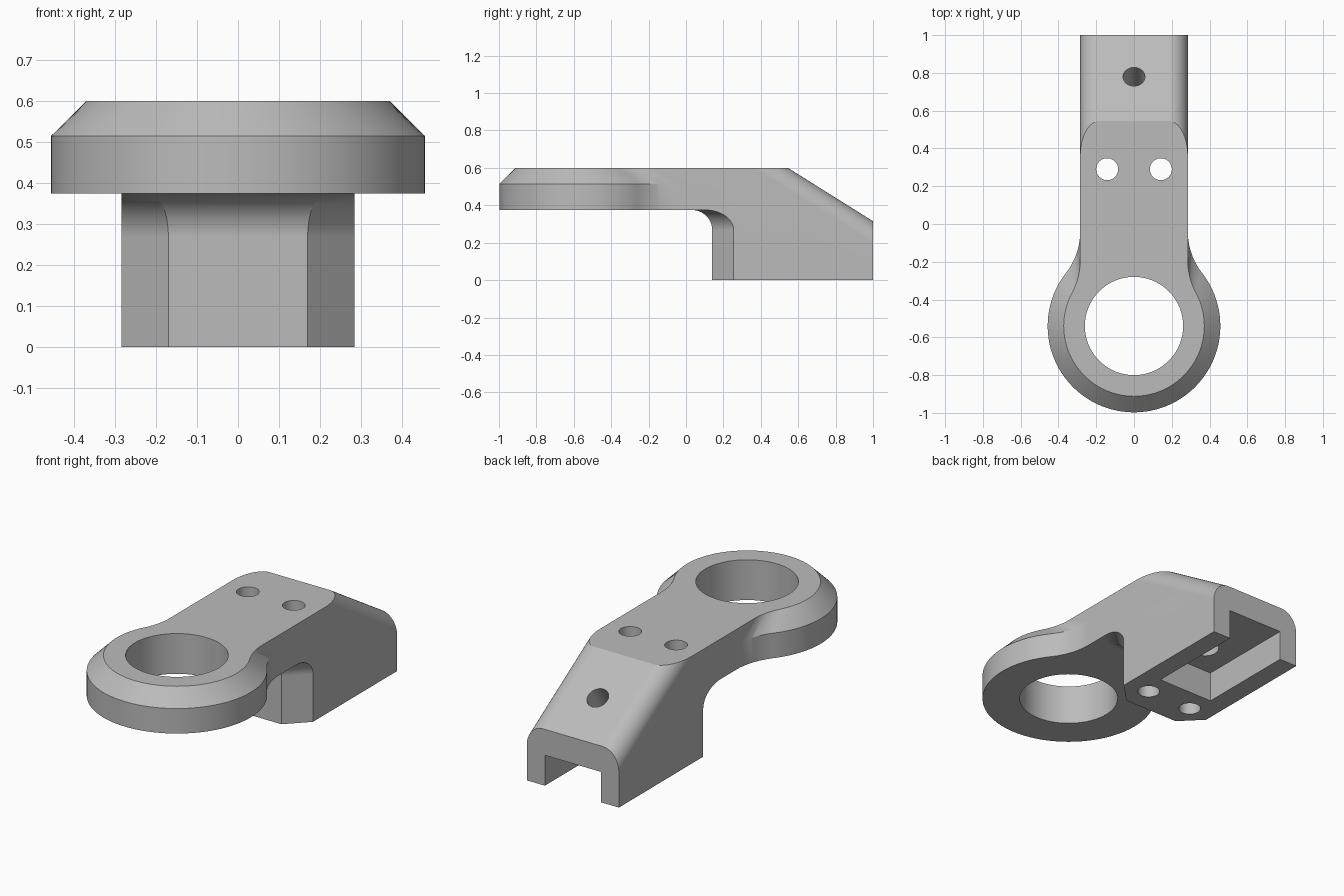
import bpy, bmesh
from math import sin, cos, pi, atan2, sqrt
from mathutils import Vector, Matrix

if "Cube" in bpy.data.objects:
    bpy.data.objects.remove(bpy.data.objects["Cube"], do_unlink=True)

HALF = 0.285            # half width of the arm
RING_Y, RING_R, HOLE_R = -0.54, 0.457, 0.26
UNDER, TOP, CHAMFER = 0.375, 0.6, 0.085
BLEND = 0.355           # plan radius where the arm meets the ring

metal = bpy.data.materials.new("plain grey metal")
metal.use_nodes = True
grey = (0.5, 0.5, 0.5, 1)
metal.diffuse_color = grey
metal.node_tree.nodes["Principled BSDF"].inputs["Base Color"].default_value = grey


def loft(name, sections):
    """Closed solid through matching rings of points."""
    bm = bmesh.new()
    rings = [[bm.verts.new(p) for p in s] for s in sections]
    n = len(rings[0])
    for a, b in zip(rings, rings[1:]):
        for i in range(n):
            j = (i + 1) % n
            bm.faces.new((a[i], a[j], b[j], b[i]))
    bm.faces.new(rings[0])
    bm.faces.new(rings[-1])
    bmesh.ops.recalc_face_normals(bm, faces=bm.faces)
    mesh = bpy.data.meshes.new(name)
    bm.to_mesh(mesh)
    bm.free()
    ob = bpy.data.objects.new(name, mesh)
    bpy.context.collection.objects.link(ob)
    mesh.materials.append(metal)
    return ob


def arc(cx, cy, r, a, b, n):
    return [(cx + r * cos(a + (b - a) * i / n), cy + r * sin(a + (b - a) * i / n))
            for i in range(n + 1)]


def mirrored(half):
    """Add the -x half of an outline, sharing points on the centre line."""
    return half + [(-x, y) for x, y in reversed(half) if abs(x) > 1e-6]


def level(outline, z):
    return [(x, y, z) for x, y in outline]


def combine(ob, tool, operation):
    mod = ob.modifiers.new("combine", 'BOOLEAN')
    mod.operation, mod.object, mod.solver = operation, tool, 'EXACT'
    bpy.context.view_layer.objects.active = ob
    bpy.ops.object.modifier_apply(modifier=mod.name)
    bpy.data.objects.remove(tool, do_unlink=True)


def drill(ob, radius, matrix, low, high):
    circle = arc(0, 0, radius, 0, 2 * pi, 96)[:-1]
    tool = loft("drill", [[matrix @ Vector(p) for p in level(circle, z)]
                          for z in (low, high)])
    combine(ob, tool, 'DIFFERENCE')


# Arm and ring outline, with a concave blend between them
def arm_outline(radius):
    cx = HALF + BLEND
    rise = sqrt((radius + BLEND) ** 2 - cx ** 2)
    turn = atan2(rise, cx)
    blend = arc(cx, RING_Y + rise, BLEND, pi, pi + turn, 20)
    ring = arc(0, RING_Y, radius, turn, -pi / 2, 48)
    return mirrored([(HALF, 1)] + blend + ring[1:-1] + [(0, RING_Y - radius)])


bracket = loft("clamp_bracket", [
    level(arm_outline(RING_R), UNDER),
    level(arm_outline(RING_R), TOP - CHAMFER),
    level(arm_outline(RING_R - CHAMFER), TOP)])


# Foot with cut front corners, flaring into the underside of the arm
def foot_outline(grow):
    return mirrored([(HALF, 1), (HALF, 0.255 - grow * sqrt(2)),
                     (0.17 + grow * (sqrt(2) - 1), 0.14 - grow)])


flare = 0.108
steps = [i * pi / 32 for i in range(17)]
foot = loft("foot", [level(foot_outline(0), 0)] + [
    level(foot_outline(flare * (1 - cos(a))), UNDER - flare + flare * sin(a)) for a in steps
] + [level(foot_outline(flare), UNDER + 0.08)])
combine(bracket, foot, 'UNION')

# Sloped back with rounded long edges
slope = atan2(0.285, 0.455)
tilt = Matrix.Translation((0, 0.545, TOP)) @ Matrix.Rotation(-slope, 4, 'X')
edge = 0.1
profile = mirrored([(2, -3), (2, -edge)] + arc(HALF - edge, -edge, edge, 0, pi / 2, 16))
envelope = loft("slope_envelope", [[tilt @ Vector((x, y, z)) for x, z in profile]
                                   for y in (-4, 4)])
combine(bracket, envelope, 'INTERSECT')

# Channel open to the back and below
channel = [(0.173, 0.425), (0.173, 1.2), (-0.173, 1.2), (-0.173, 0.425)]
combine(bracket, loft("channel", [level(channel, -0.2), level(channel, 0.17)]), 'DIFFERENCE')

# Ring bore, two bolt holes and the angled hole into the channel
drill(bracket, HOLE_R, Matrix.Translation((0, RING_Y, 0)), 0.2, 1)
for side in (-1, 1):
    drill(bracket, 0.058, Matrix.Translation((side * 0.142, 0.29, 0)), -0.2, 1)
drill(bracket, 0.058, tilt @ Matrix.Translation((0, 0.277, 0)), -0.43, 0.3)

# Smooth curved faces, crisp machined edges
bpy.ops.object.select_all(action='DESELECT')
bracket.select_set(True)
bpy.context.view_layer.objects.active = bracket
bpy.ops.object.shade_smooth_by_angle(angle=pi / 7)
normals = bracket.modifiers.new("flat_face_normals", 'WEIGHTED_NORMAL')
normals.keep_sharp = True
